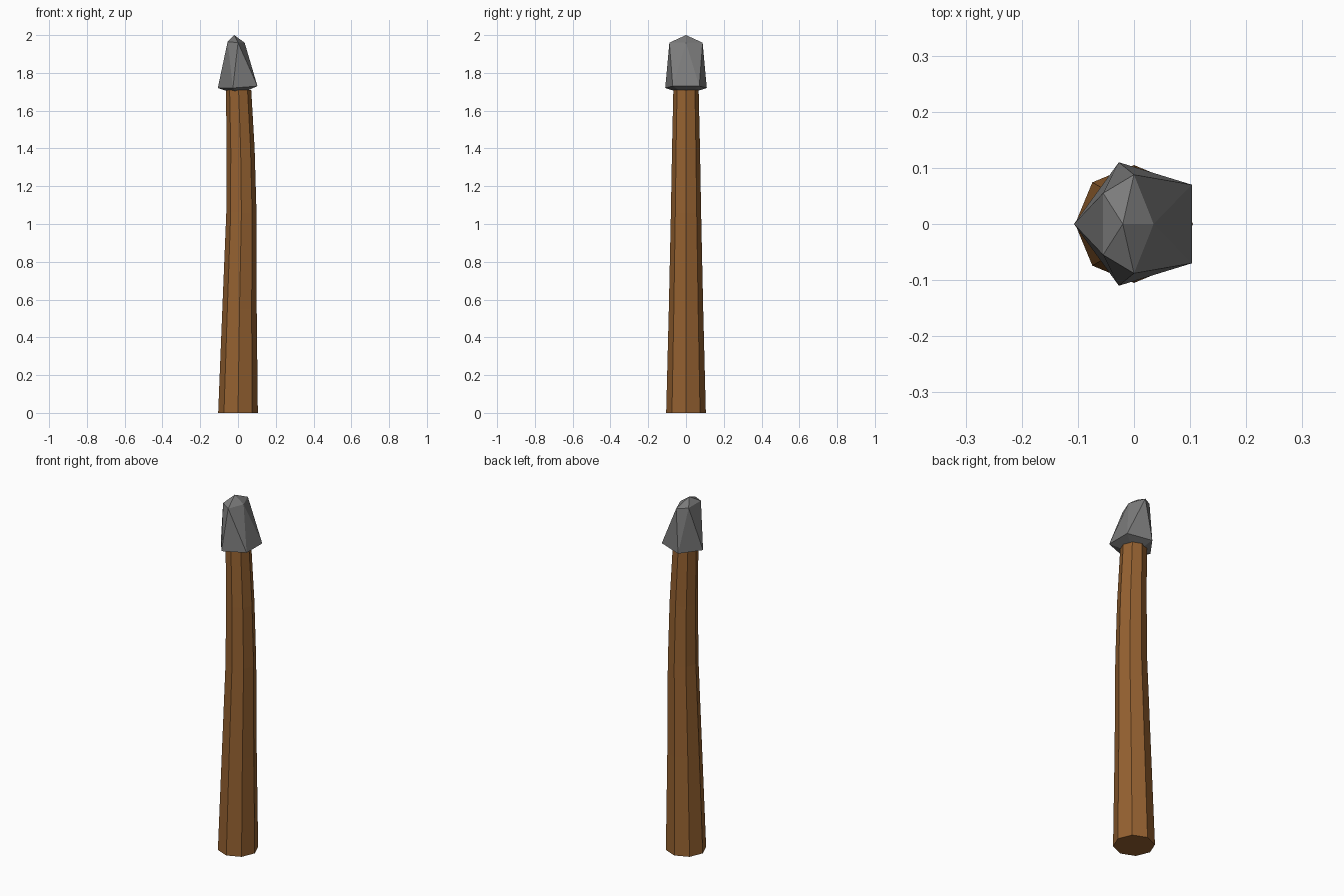
import bpy
import bmesh
from math import cos, sin, pi

cube = bpy.data.objects.get("Cube")
if cube:
    bpy.data.objects.remove(cube, do_unlink=True)


def material(name, rgb):
    mat = bpy.data.materials.new(name)
    mat.use_nodes = True
    mat.diffuse_color = (*rgb, 1)
    mat.node_tree.nodes["Principled BSDF"].inputs["Base Color"].default_value = (*rgb, 1)
    return mat


def finish(bm, name, mat):
    bmesh.ops.recalc_face_normals(bm, faces=bm.faces)
    mesh = bpy.data.meshes.new(name)
    bm.to_mesh(mesh)
    bm.free()
    mesh.materials.append(mat)
    obj = bpy.data.objects.new(name, mesh)
    bpy.context.collection.objects.link(obj)
    return obj


def bridge(bm, low, high):
    n = len(low)
    for i in range(n):
        j = (i + 1) % n
        bm.faces.new((low[i], low[j], high[j], high[i]))


wood = material("brown wood", (0.30, 0.12, 0.03))
stone = material("grey stone", (0.2, 0.2, 0.2))

# Shaft: bent, tapering octagonal pole, sections as (height, centre x, radius)
sections = [(0, 0, 0.105), (0.55, 0.008, 0.091), (1.06, 0.018, 0.08),
            (1.4, 0.014, 0.074), (1.71, 0.003, 0.067)]
bm = bmesh.new()
rings = [[bm.verts.new((cx + r * cos(i * pi / 4), r * sin(i * pi / 4), z))
          for i in range(8)] for z, cx, r in sections]
for low, high in zip(rings, rings[1:]):
    bridge(bm, low, high)
bm.faces.new(rings[0])
bm.faces.new(rings[-1])
finish(bm, "shaft", wood)

# Head: stretched twenty-sided stone, two offset five-sided rings and two tips
bm = bmesh.new()
lower = [bm.verts.new(p) for p in
         [(0.103, -0.07, 1.73), (0.103, 0.07, 1.73), (-0.027, 0.11, 1.72),
          (-0.107, 0, 1.72), (-0.027, -0.11, 1.72)]]
upper = [bm.verts.new(p) for p in
         [(0.035, 0, 1.96), (0, 0.088, 1.96), (-0.055, 0.055, 1.965),
          (-0.055, -0.055, 1.965), (0, -0.088, 1.96)]]
tip = bm.verts.new((-0.02, 0, 2))
base = bm.verts.new((0, 0, 1.685))
for i in range(5):
    j = (i + 1) % 5
    bm.faces.new((lower[i], lower[j], upper[i]))
    bm.faces.new((upper[i], lower[j], upper[j]))
    bm.faces.new((upper[i], upper[j], tip))
    bm.faces.new((lower[j], lower[i], base))
finish(bm, "spear_head", stone)
